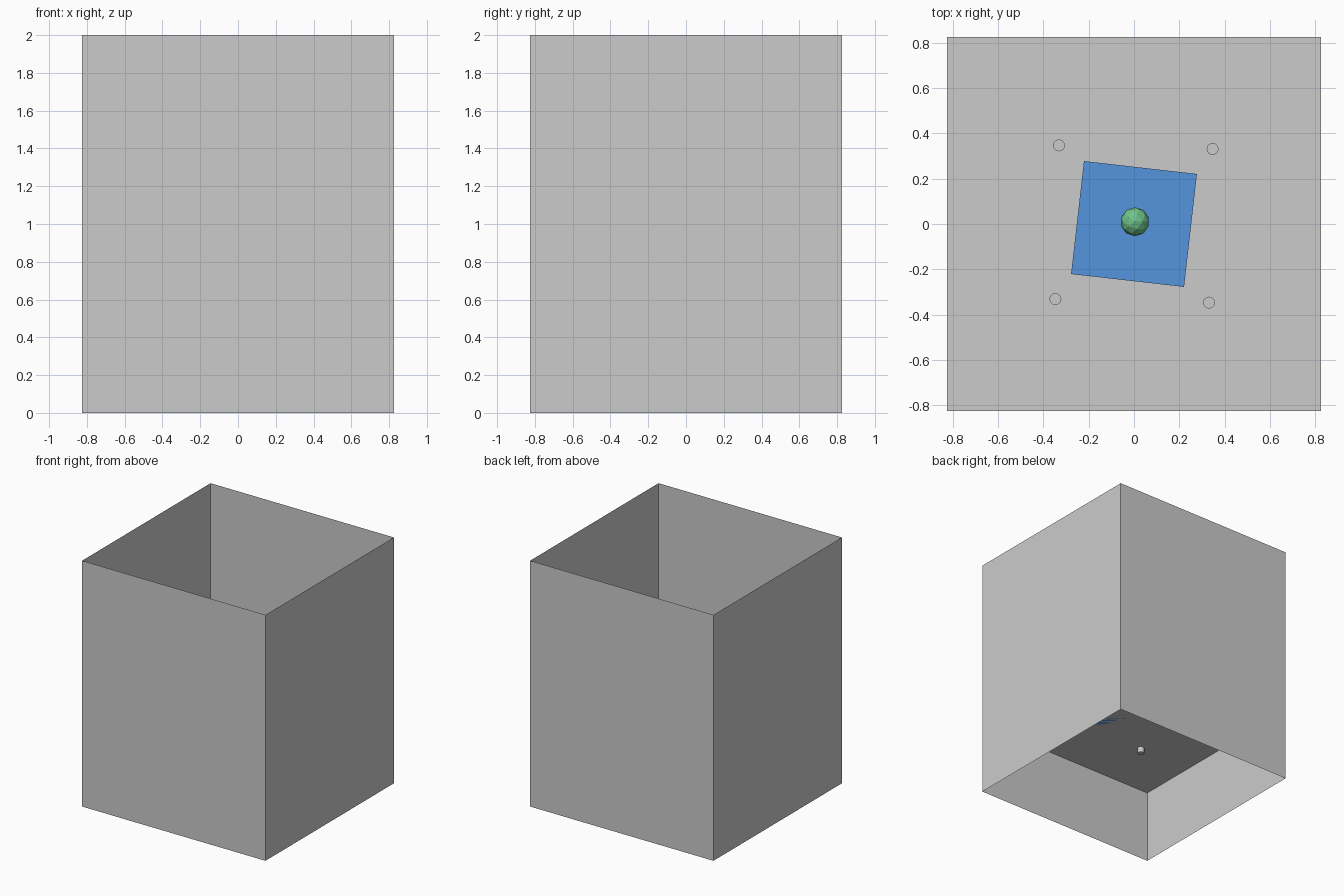
import bpy
from math import radians, cos, sin

if "Cube" in bpy.data.objects:
    bpy.data.objects.remove(bpy.data.objects["Cube"])

HALF, FLOOR = 0.825, 0.60


def paint(obj, name, rgb):
    mat = bpy.data.materials.new(name)
    mat.diffuse_color = (*rgb, 1)
    mat.use_nodes = True
    mat.node_tree.nodes["Principled BSDF"].inputs["Base Color"].default_value = mat.diffuse_color
    obj.data.materials.append(mat)


# Four thin walls, open at top and bottom
for i, side in enumerate(("right", "back", "left", "front")):
    a = radians(90 * i)
    bpy.ops.mesh.primitive_plane_add(
        size=2, location=(HALF * cos(a), HALF * sin(a), 1), rotation=(radians(90), 0, a + radians(90)))
    wall = bpy.context.object
    wall.name = side + "_wall"
    wall.scale = (HALF, 1, 1)

# Raised floor inside the walls
bpy.ops.mesh.primitive_plane_add(size=2 * HALF, location=(0, 0, FLOOR))
bpy.context.object.name = "floor"

# Short pegs passing through the floor
for i in range(4):
    a = radians(43.7 + 90 * i)
    bpy.ops.mesh.primitive_cylinder_add(
        vertices=24, radius=0.026, depth=0.09, location=(0.48 * cos(a), 0.48 * sin(a), FLOOR))
    bpy.context.object.name = f"floor_peg_{i + 1}"
    bpy.ops.object.shade_smooth_by_angle()

# Blue square slab, turned slightly
SLAB = 0.05
bpy.ops.mesh.primitive_cube_add(size=1, location=(0, 0, FLOOR + SLAB / 2), rotation=(0, 0, radians(-6.5)))
slab = bpy.context.object
slab.name = "slab"
slab.scale = (0.502, 0.502, SLAB)
paint(slab, "blue", (0.09, 0.30, 0.72))

# Faceted green ball resting on the slab
bpy.ops.mesh.primitive_ico_sphere_add(subdivisions=2, radius=0.064, location=(0.004, 0.01, FLOOR + SLAB + 0.064))
ball = bpy.context.object
ball.name = "ball"
paint(ball, "green", (0.16, 0.55, 0.25))
